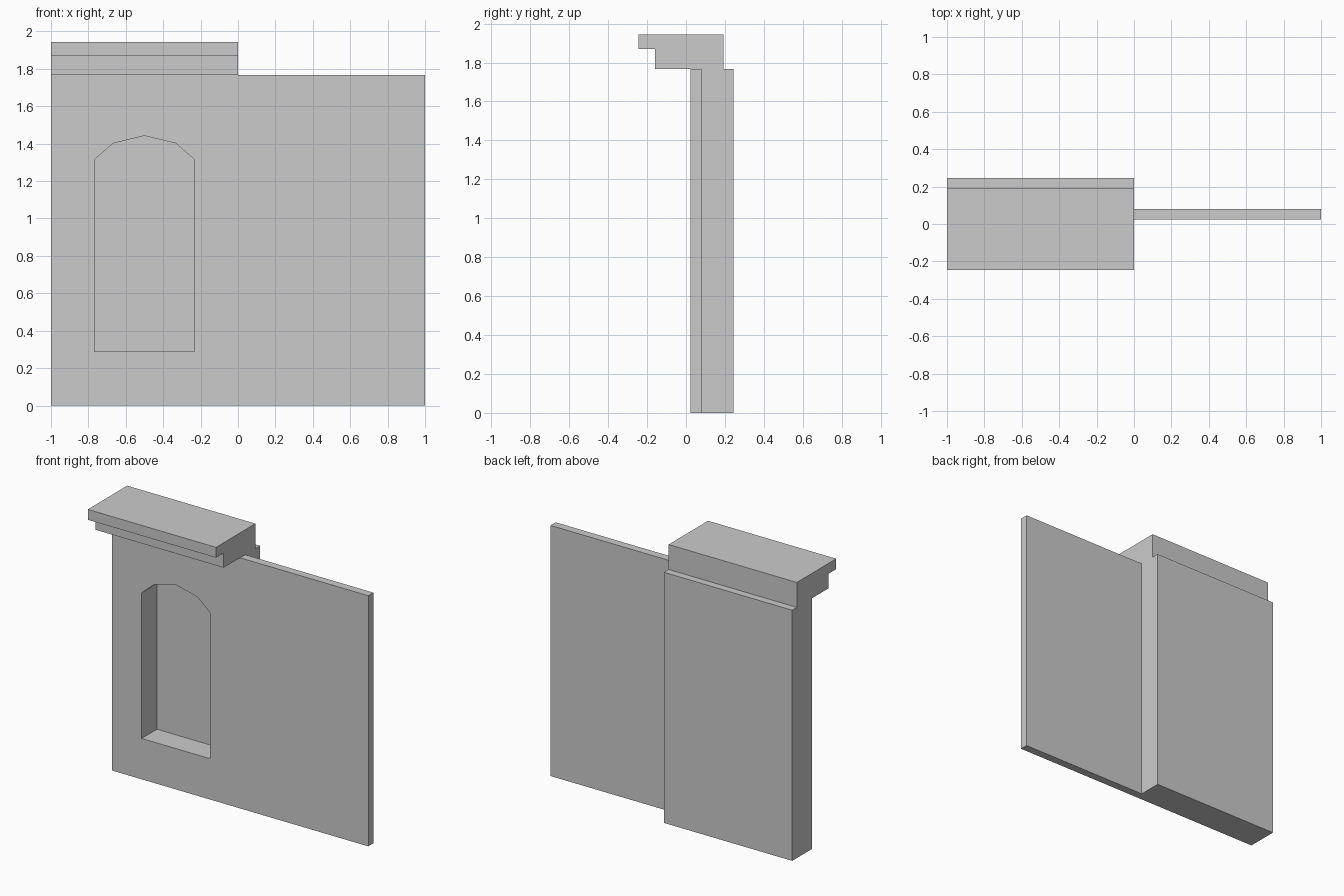
import bpy, bmesh
from mathutils import Vector

if "Cube" in bpy.data.objects:
    bpy.data.objects.remove(bpy.data.objects["Cube"])


def prism(name, points, direction):
    """Extrude a closed 3D outline along a direction into a solid object."""
    bm = bmesh.new()
    face = bm.faces.new([bm.verts.new(p) for p in points])
    ext = bmesh.ops.extrude_face_region(bm, geom=[face])
    verts = [g for g in ext["geom"] if isinstance(g, bmesh.types.BMVert)]
    bmesh.ops.translate(bm, verts=verts, vec=Vector(direction))
    bmesh.ops.recalc_face_normals(bm, faces=bm.faces[:])
    mesh = bpy.data.meshes.new(name)
    bm.to_mesh(mesh)
    bm.free()
    obj = bpy.data.objects.new(name, mesh)
    bpy.context.collection.objects.link(obj)
    return obj


FRONT, PANEL_BACK, NICHE_BACK, BACK = 0.023, 0.08, 0.193, 0.245
WALL_TOP = 1.767

# Wall: thick pier on the left, thin panel on the right (L-shaped plan)
plan = [(-1, FRONT), (1, FRONT), (1, PANEL_BACK), (0, PANEL_BACK), (0, BACK), (-1, BACK)]
wall = prism("wall", [(x, y, 0) for x, y in plan], (0, 0, WALL_TOP))

# Arched niche cut into the front of the pier
half = [(0.267, 0.288), (0.267, 1.315), (0.167, 1.402)]
arch = half + [(0, 1.442)] + [(-x, z) for x, z in reversed(half)]
cutter = prism("niche_cutter", [(x - 0.5, -0.1, z) for x, z in arch], (0, NICHE_BACK + 0.1, 0))
cutter.hide_render = True
cut = wall.modifiers.new("niche", "BOOLEAN")
cut.operation = "DIFFERENCE"
cut.solver = "EXACT"
cut.object = cutter
bpy.context.view_layer.objects.active = wall
bpy.ops.object.modifier_apply(modifier=cut.name)
bpy.data.objects.remove(cutter)

# Stepped cornice overhanging the front of the pier
profile = [(-0.16, WALL_TOP), (NICHE_BACK, WALL_TOP), (NICHE_BACK, 1.943),
           (-0.245, 1.943), (-0.245, 1.87), (-0.16, 1.87)]
prism("cornice", [(-1, y, z) for y, z in profile], (1, 0, 0))
